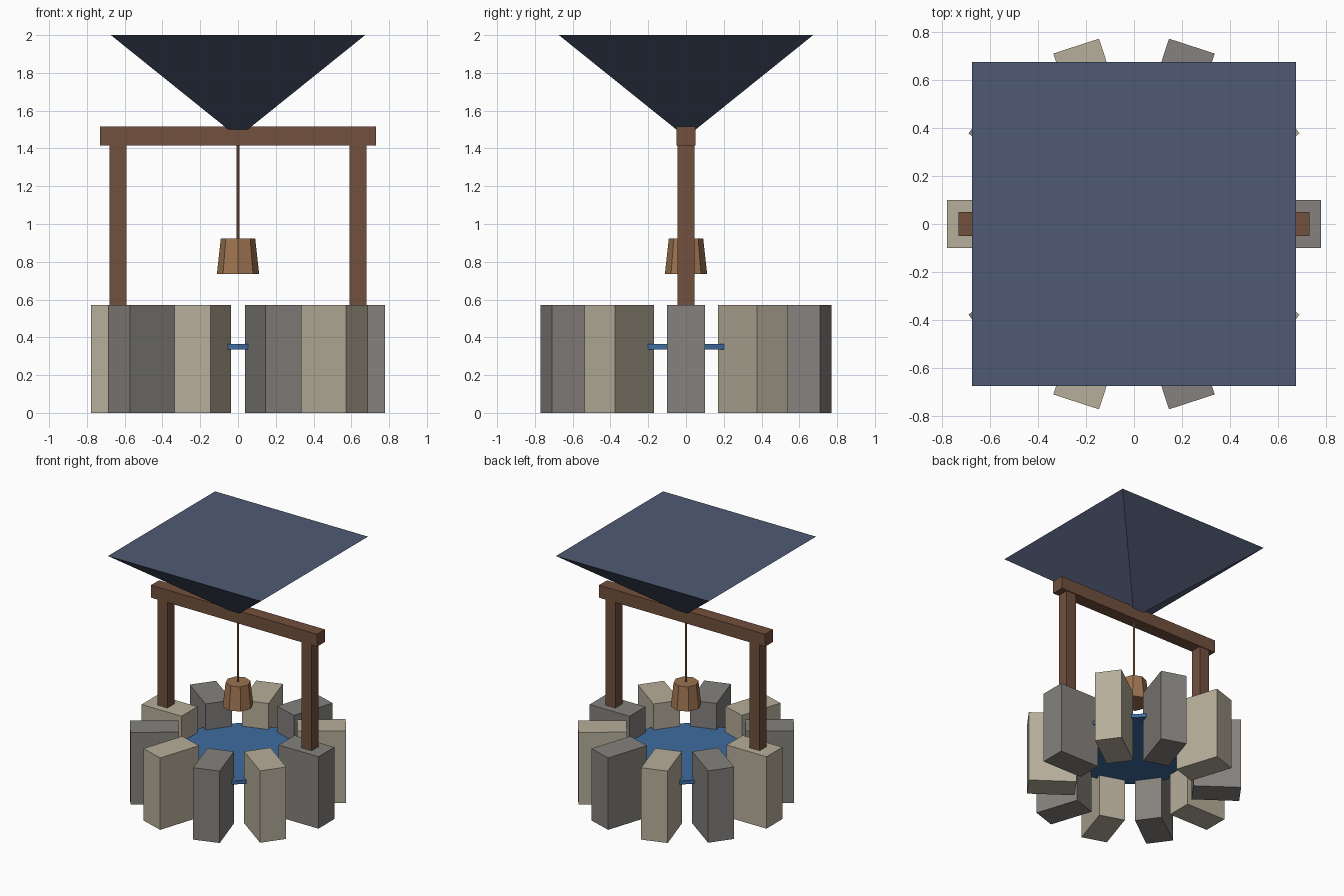
import bpy, math
from mathutils import Matrix

cube = bpy.data.objects.get("Cube")
if cube:
    bpy.data.objects.remove(cube, do_unlink=True)


def material(name, rgb):
    mat = bpy.data.materials.new(name)
    mat.use_nodes = True
    mat.diffuse_color = (*rgb, 1)
    mat.node_tree.nodes["Principled BSDF"].inputs["Base Color"].default_value = (*rgb, 1)
    return mat


grey = material("grey stone", (0.235, 0.222, 0.207))
tan = material("tan stone", (0.47, 0.425, 0.325))
wood = material("dark wood", (0.168, 0.08, 0.047))
bucket_wood = material("bucket wood", (0.34, 0.174, 0.082))
blue = material("water blue", (0.05, 0.15, 0.35))
slate = material("slate blue", (0.08, 0.102, 0.172))


def finish(name, mat):
    obj = bpy.context.object
    obj.name = name
    obj.data.materials.append(mat)
    return obj


def box(name, mat, centre, size, turn=0):
    bpy.ops.mesh.primitive_cube_add(size=1)
    obj = finish(name, mat)
    obj.data.transform(Matrix.Diagonal((*size, 1)))
    obj.location = centre
    obj.rotation_euler.z = turn
    return obj


def frustum(name, mat, sides, r_low, r_high, z_low, z_high, turn=0):
    bpy.ops.mesh.primitive_cone_add(
        vertices=sides, radius1=r_low, radius2=r_high, depth=z_high - z_low,
        location=(0, 0, (z_low + z_high) / 2), rotation=(0, 0, turn))
    return finish(name, mat)


# Ring of radial stones in alternating colours
STONES, RING, STONE_H = 10, 0.603, 0.572
for i in range(STONES):
    a = math.tau * i / STONES
    box(f"wall_stone_{i + 1}", tan if i % 2 else grey,
        (RING * math.cos(a), RING * math.sin(a), STONE_H / 2),
        (0.35, 0.2, STONE_H), a)

# Water disc
frustum("water", blue, 12, 0.5, 0.5, 0.336, 0.365)

# Posts and cross beam
for side, x in (("left", 0.635), ("right", -0.635)):
    box(f"{side}_post", wood, (x, 0, 0.97), (0.088, 0.088, 0.94))
box("cross_beam", wood, (0, 0, 1.465), (1.46, 0.1, 0.1))

# Rope and bucket
frustum("rope", bucket_wood, 8, 0.009, 0.009, 0.9, 1.45)
frustum("bucket", bucket_wood, 8, 0.112, 0.091, 0.736, 0.923)

# Upturned pyramid roof
frustum("roof", slate, 4, 0, 0.673 * math.sqrt(2), 1.459, 2, math.pi / 4)
